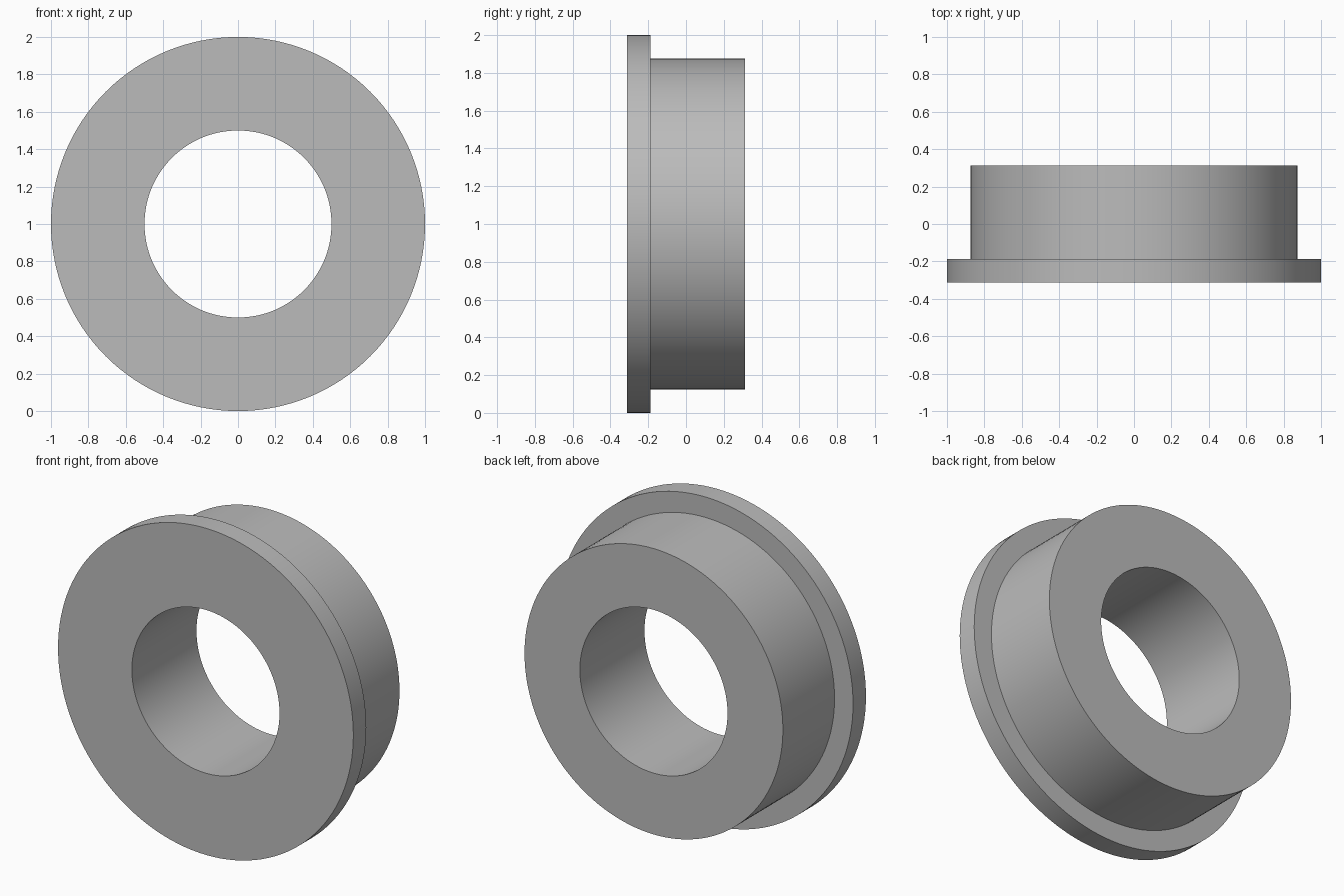
import bpy, bmesh, math
from mathutils import Vector

cube = bpy.data.objects.get("Cube")
if cube:
    bpy.data.objects.remove(cube, do_unlink=True)

# Plain grey material
grey = bpy.data.materials.new("plain_grey")
grey.use_nodes = True
colour = (0.5, 0.5, 0.5, 1)
grey.diffuse_color = colour
grey.node_tree.nodes["Principled BSDF"].inputs["Base Color"].default_value = colour

SEGMENTS = 128
BORE, BODY, FLANGE = 0.5, 0.875, 1.0
FRONT, STEP, BACK = -0.3125, -0.1875, 0.3125
AXIS = Vector((0, 0, 1))

# Flanged bushing: closed (radius, y) profile revolved about the bore axis
profile = [(BORE, FRONT), (FLANGE, FRONT), (FLANGE, STEP),
           (BODY, STEP), (BODY, BACK), (BORE, BACK)]
bm = bmesh.new()
verts = [bm.verts.new(AXIS + Vector((r, y, 0))) for r, y in profile]
edges = [bm.edges.new((v, verts[i - 1])) for i, v in enumerate(verts)]
bmesh.ops.spin(bm, geom=verts + edges, cent=AXIS, axis=(0, 1, 0),
               angle=math.tau, steps=SEGMENTS, use_merge=True)
bmesh.ops.remove_doubles(bm, verts=bm.verts, dist=1e-5)
bmesh.ops.recalc_face_normals(bm, faces=bm.faces)

mesh = bpy.data.meshes.new("flanged_bushing")
bm.to_mesh(mesh)
bm.free()
mesh.materials.append(grey)
bushing = bpy.data.objects.new("flanged_bushing", mesh)
bpy.context.collection.objects.link(bushing)

# Smooth round walls with sharp rims
bpy.ops.object.select_all(action="DESELECT")
bushing.select_set(True)
bpy.context.view_layer.objects.active = bushing
bpy.ops.object.shade_smooth_by_angle(angle=math.radians(30))
